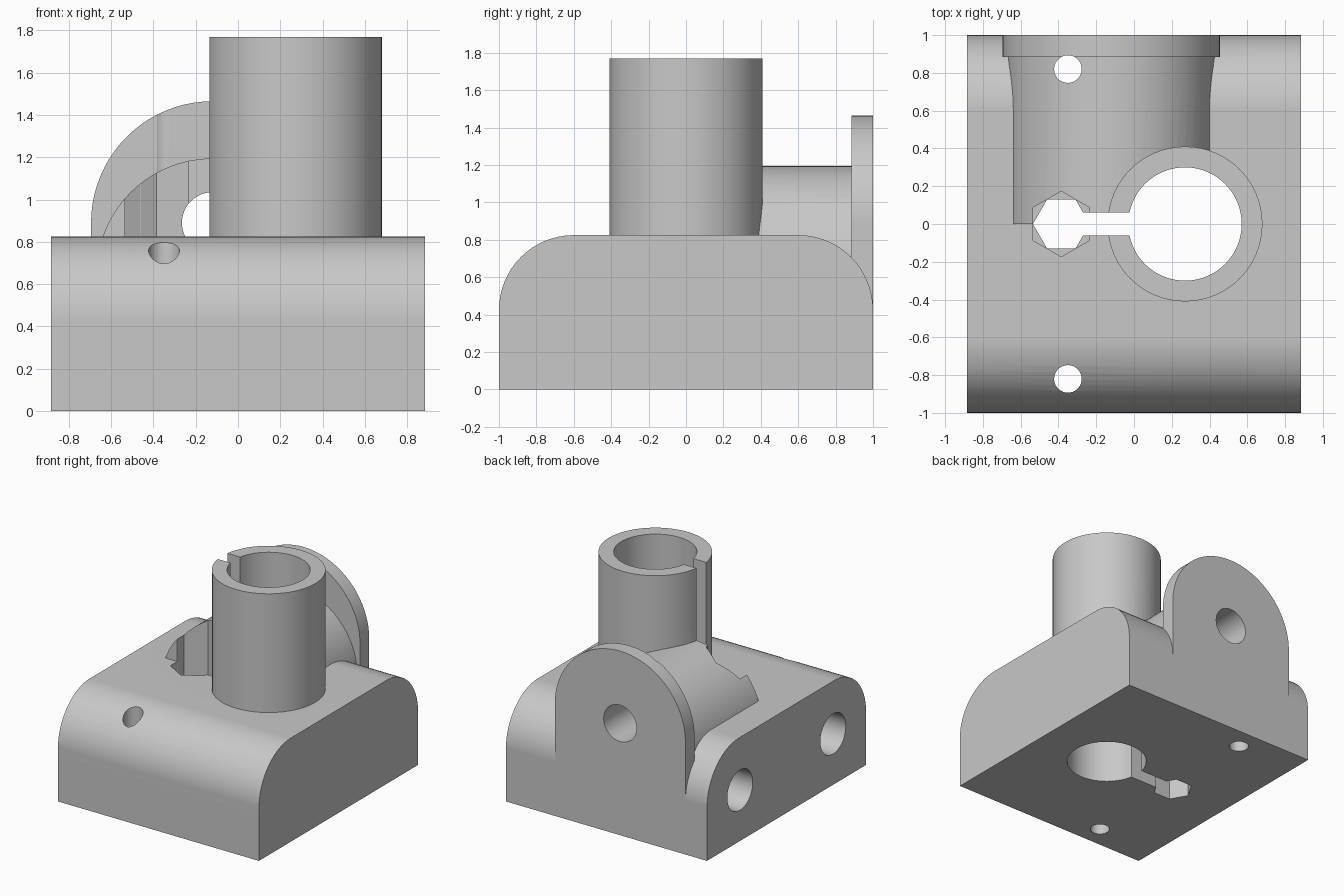
import bpy, bmesh, math
from mathutils import Matrix, Vector

old = bpy.data.objects.get("Cube")
if old:
    bpy.data.objects.remove(old, do_unlink=True)

grey = bpy.data.materials.new("plain grey")
grey.use_nodes = True
grey.diffuse_color = (0.58, 0.58, 0.58, 1)
grey.node_tree.nodes["Principled BSDF"].inputs["Base Color"].default_value = (0.58, 0.58, 0.58, 1)


def prism(name, points, direction):
    """Extrude a planar outline of 3D points along a direction."""
    bm = bmesh.new()
    face = bm.faces.new([bm.verts.new(p) for p in points])
    new = bmesh.ops.extrude_face_region(bm, geom=[face])["geom"]
    bmesh.ops.translate(bm, vec=Vector(direction),
                        verts=[v for v in new if isinstance(v, bmesh.types.BMVert)])
    bmesh.ops.recalc_face_normals(bm, faces=bm.faces)
    mesh = bpy.data.meshes.new(name)
    bm.to_mesh(mesh)
    bm.free()
    mesh.materials.append(grey)
    ob = bpy.data.objects.new(name, mesh)
    bpy.context.collection.objects.link(ob)
    return ob


def arc(cu, cv, r, start, end, steps):
    """Points (u, v) along an arc, angles in degrees."""
    angles = [math.radians(start + (end - start) * i / steps) for i in range(steps + 1)]
    return [(cu + r * math.cos(a), cv + r * math.sin(a)) for a in angles]


def rod(name, axis, start, end, cu, cv, r, sides=64, turn=0):
    """Cylinder along x, y or z; cu, cv are its centre on the other two axes."""
    place = {"x": lambda u, v: (start, u, v),
             "y": lambda u, v: (u, start, v),
             "z": lambda u, v: (u, v, start)}[axis]
    ring = arc(cu, cv, r, turn, turn + 360, sides)[:-1]
    direction = [(end - start) * (axis == a) for a in "xyz"]
    return prism(name, [place(u, v) for u, v in ring], direction)


def box(name, lo, hi):
    outline = [(lo[0], lo[1], lo[2]), (hi[0], lo[1], lo[2]),
               (hi[0], hi[1], lo[2]), (lo[0], hi[1], lo[2])]
    return prism(name, outline, (0, 0, hi[2] - lo[2]))


def combine(body, other, operation):
    other.hide_render = True
    mod = body.modifiers.new(other.name, "BOOLEAN")
    mod.operation, mod.solver, mod.object = operation, "EXACT", other
    bpy.context.view_layer.objects.active = body
    bpy.ops.object.modifier_apply(modifier=mod.name)
    bpy.data.objects.remove(other, do_unlink=True)


W, H, R = 0.885, 0.825, 0.4
TUBE_X, NUT_X, ARM_X = 0.27, -0.385, -0.12

# Base block with rounded front and back upper edges
profile = [(-1, 0), (1, 0)] + arc(1 - R, H - R, R, 0, 90, 16) + arc(R - 1, H - R, R, 90, 180, 16)
body = prism("bearing_bracket", [(-W, y, z) for y, z in profile], (2 * W, 0, 0))

# Arm, round-topped end flange and upright tube
combine(body, rod("arm", "y", 0, 0.95, ARM_X, 0.645, 0.55), "UNION")
outline = [(ARM_X - 0.575, 0.2), (ARM_X + 0.575, 0.2)] + arc(ARM_X, 0.89, 0.575, 0, 180, 40)
combine(body, prism("flange", [(x, 0.885, z) for x, z in outline], (0, 0.115, 0)), "UNION")
combine(body, rod("tube", "z", 0.1, 1.77, TUBE_X, 0, 0.41), "UNION")

# Tube bore, its clamping slot, and the hexagonal nut seat
cutters = [
    rod("tube_bore", "z", -0.1, 2, TUBE_X, 0, 0.3),
    box("slot", (NUT_X, -0.06, -0.1), (0.1, 0.06, 2)),
    rod("hex_through", "z", -0.1, 2, NUT_X, 0, 0.15, 6),
    rod("nut_pocket", "z", 0.5, 2, NUT_X, 0, 0.173, 6, 30),
    rod("arm_bore", "y", 0.03, 1.1, ARM_X, 0.89, 0.145, 48),
]
# Side rod sockets and vertical screw holes, front and back
for s in (-1, 1):
    cutters.append(rod("rod_socket", "x", -1, 0.7, s * 0.585, 0.405, 0.16, 48))
    cutters.append(rod("screw_hole", "z", -0.1, 1.0, -0.35, s * 0.82, 0.073, 32))
# The back screw hole also pierces the flange edge
cutters.append(rod("flange_screw_hole", "z", 0.3, 2, -0.35, 0.82, 0.073, 32))
for cutter in cutters:
    combine(body, cutter, "DIFFERENCE")

# Smooth curved walls, crisp edges
bpy.ops.object.select_all(action="DESELECT")
body.select_set(True)
bpy.context.view_layer.objects.active = body
bpy.ops.object.shade_smooth_by_angle(angle=math.radians(25))
normals = body.modifiers.new("even_normals", "WEIGHTED_NORMAL")
normals.keep_sharp = True
